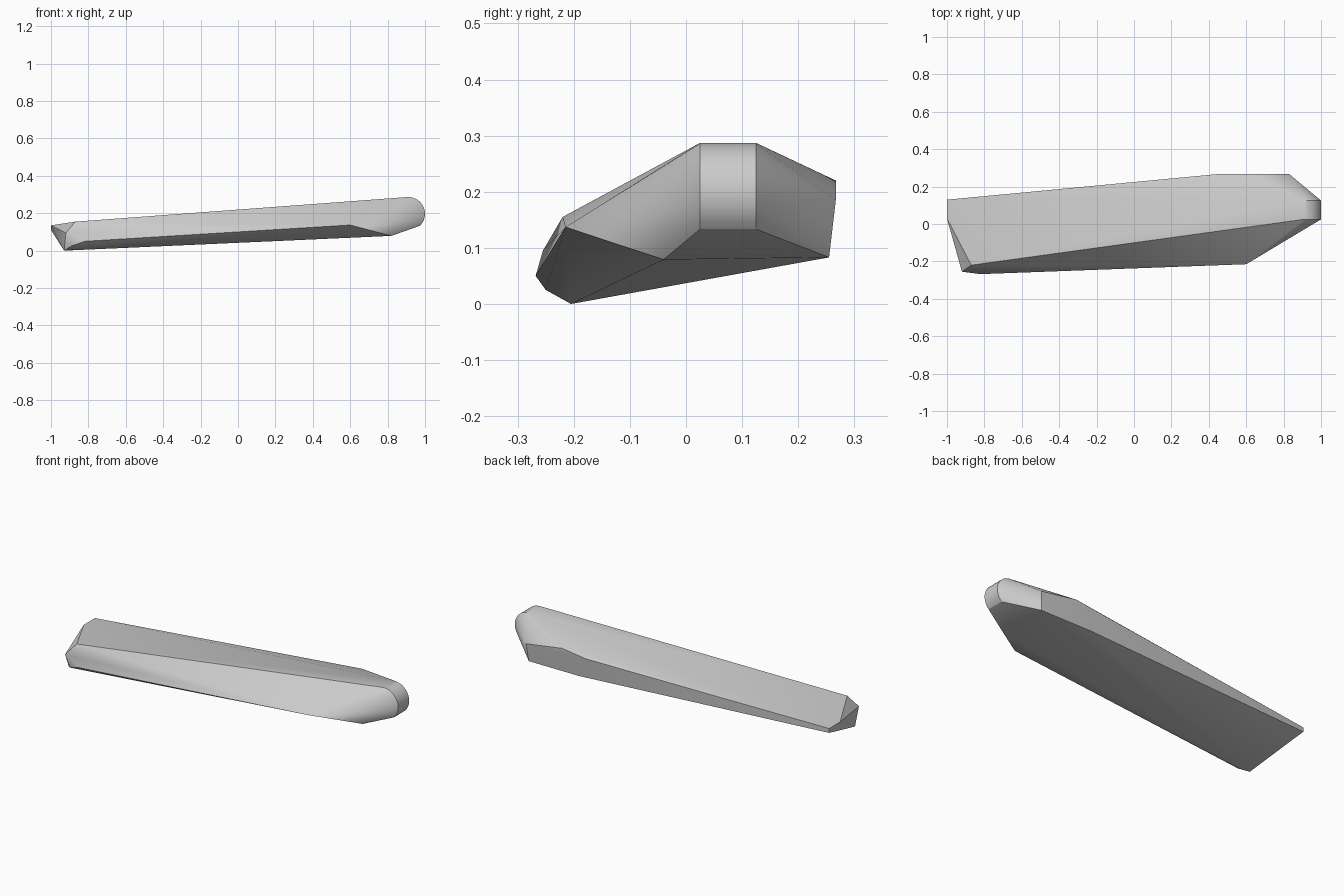
import bpy, bmesh, math

cube = bpy.data.objects.get("Cube")
if cube:
    bpy.data.objects.remove(cube, do_unlink=True)

grey = bpy.data.materials.new("plain grey")
grey.use_nodes = True
colour = (0.6, 0.6, 0.6, 1)
grey.diffuse_color = colour
grey.node_tree.nodes["Principled BSDF"].inputs["Base Color"].default_value = colour


def rounded_nose(cx, cz, radius, y_sides, steps=12):
    """Arc swept across the width, from the top round to the underside."""
    points = []
    for i in range(steps + 1):
        a = math.radians(90 - 135 * i / steps)
        for y in y_sides:
            points.append((cx + radius * math.cos(a), y, cz + radius * math.sin(a)))
    return points


# Blunt, slanted end
blunt_end = [
    (-1, 0.13, 0.135), (-1, 0.13, 0.11), (-1, 0.03, 0.135),
    (-0.87, -0.22, 0.155), (-0.92, -0.255, 0.095), (-0.82, -0.268, 0.05),
    (-0.89, -0.25, 0.025), (-0.93, -0.205, 0),
]
# Front shoulder and underside corners
front_side = [(0.6, -0.215, 0.137), (0.82, -0.04, 0.079)]
# Back shoulder
back_side = [
    (0.82, 0.255, 0.083), (0.5, 0.255, 0.083),
    (0.45, 0.267, 0.2), (0.6, 0.267, 0.22), (0.83, 0.267, 0.185),
]
nose = rounded_nose(0.91, 0.197, 0.09, (0.025, 0.125))

# Wrap all the corner groups in one convex skin
bm = bmesh.new()
for p in blunt_end + front_side + back_side + nose:
    bm.verts.new(p)
bmesh.ops.convex_hull(bm, input=bm.verts[:])
bmesh.ops.delete(bm, geom=[v for v in bm.verts if not v.link_faces], context="VERTS")
bmesh.ops.dissolve_limit(bm, angle_limit=math.radians(0.5), verts=bm.verts[:], edges=bm.edges[:])
bmesh.ops.recalc_face_normals(bm, faces=bm.faces[:])

mesh = bpy.data.meshes.new("bar_body")
bm.to_mesh(mesh)
bm.free()
mesh.materials.append(grey)
body = bpy.data.objects.new("bar_body", mesh)
bpy.context.collection.objects.link(body)

# Smooth rounded areas while keeping the crisp edges
bpy.ops.object.select_all(action="DESELECT")
body.select_set(True)
bpy.context.view_layer.objects.active = body
bpy.ops.object.shade_smooth_by_angle(angle=math.radians(30))
